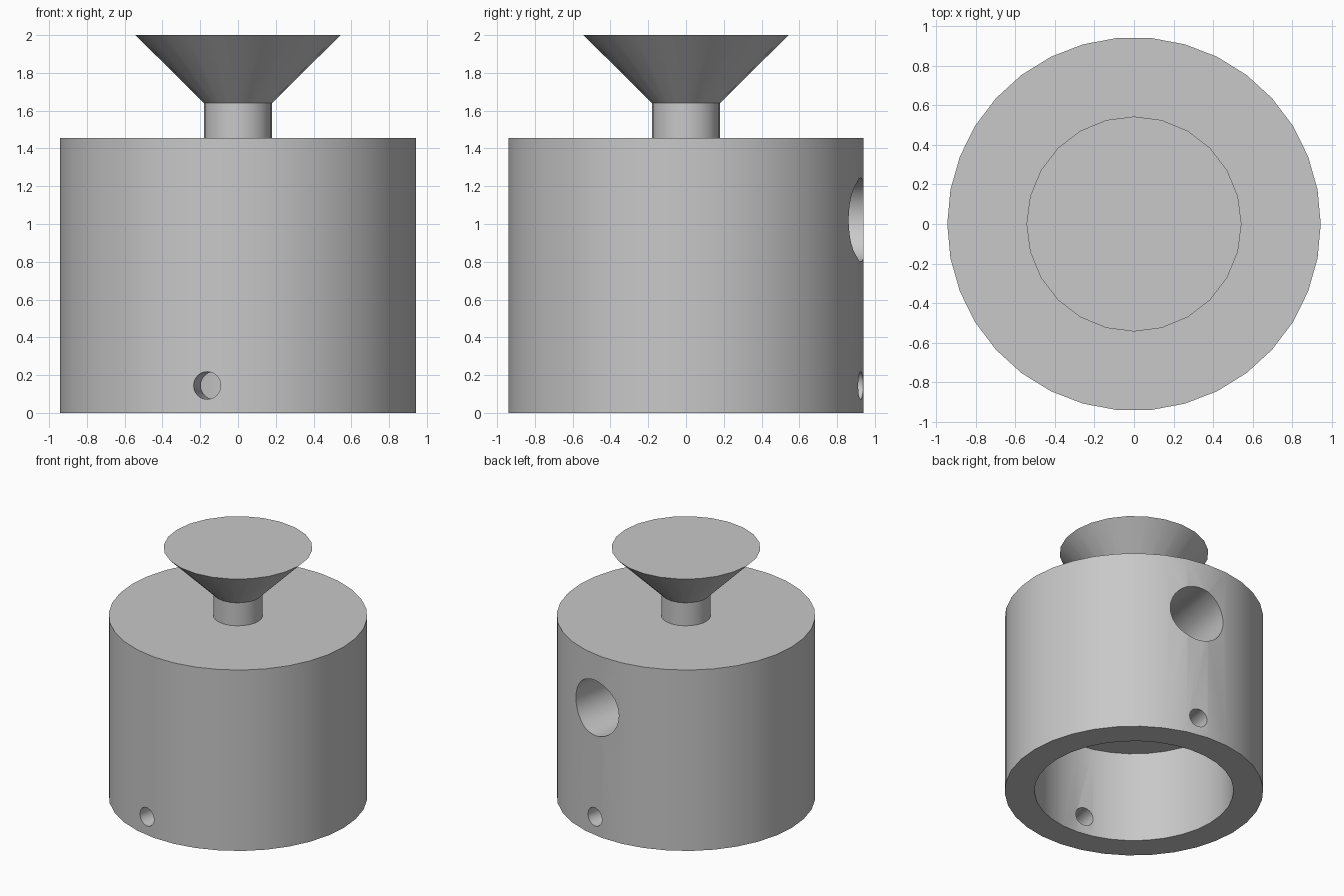
import bpy, bmesh, math
from mathutils import Matrix

cube = bpy.data.objects.get("Cube")
if cube:
    bpy.data.objects.remove(cube, do_unlink=True)

GREY = (0.58, 0.58, 0.58, 1)
grey = bpy.data.materials.new("plain grey")
grey.use_nodes = True
grey.diffuse_color = GREY
grey.node_tree.nodes["Principled BSDF"].inputs["Base Color"].default_value = GREY


def turned(name, profile, sides):
    """Turn a (radius, height) profile round z and cap both of its ends."""
    bm = bmesh.new()
    rings = []
    for r, z in profile:
        rings.append([bm.verts.new((r * math.cos(i * math.tau / sides),
                                    r * math.sin(i * math.tau / sides), z))
                      for i in range(sides)])
    for a, b in zip(rings, rings[1:]):
        for i in range(sides):
            j = (i + 1) % sides
            bm.faces.new((a[i], a[j], b[j], b[i]))
    bm.faces.new(rings[0])
    bm.faces.new(rings[-1])
    bmesh.ops.recalc_face_normals(bm, faces=bm.faces)
    mesh = bpy.data.meshes.new(name)
    bm.to_mesh(mesh)
    bm.free()
    mesh.materials.append(grey)
    obj = bpy.data.objects.new(name, mesh)
    bpy.context.collection.objects.link(obj)
    return obj


def drill(target, radius, start, end, height, angle):
    """Cut a horizontal round hole along the given compass angle."""
    bit = turned("drill_bit", [(radius, start), (radius, end)], 32)
    bit.data.transform(Matrix.Translation((0, 0, height))
                       @ Matrix.Rotation(angle, 4, 'Z')
                       @ Matrix.Rotation(math.pi / 2, 4, 'Y'))
    bit.hide_render = True
    cut = target.modifiers.new("hole", 'BOOLEAN')
    cut.operation = 'DIFFERENCE'
    cut.solver = 'EXACT'
    cut.object = bit
    bpy.context.view_layer.objects.active = target
    bpy.ops.object.modifier_apply(modifier=cut.name)
    bpy.data.objects.remove(bit, do_unlink=True)


# Cylindrical body with a round socket in its underside
body = turned("body", [(0.726, 0.73), (0.726, 0), (0.943, 0), (0.943, 1.455)], 34)

# Cross pin hole through both walls, and a large blind hole at the back
hole_angle = math.radians(80)
drill(body, 0.073, -1.2, 1.2, 0.145, hole_angle)
drill(body, 0.222, 0, 1.2, 1.022, hole_angle)

# Flared knob on a short stem
knob = turned("knob", [(0.18, 1.44), (0.18, 1.64), (0.543, 2)], 24)

for obj in (body, knob):
    bpy.ops.object.select_all(action='DESELECT')
    obj.select_set(True)
    bpy.context.view_layer.objects.active = obj
    bpy.ops.object.shade_smooth_by_angle(angle=math.radians(30))
